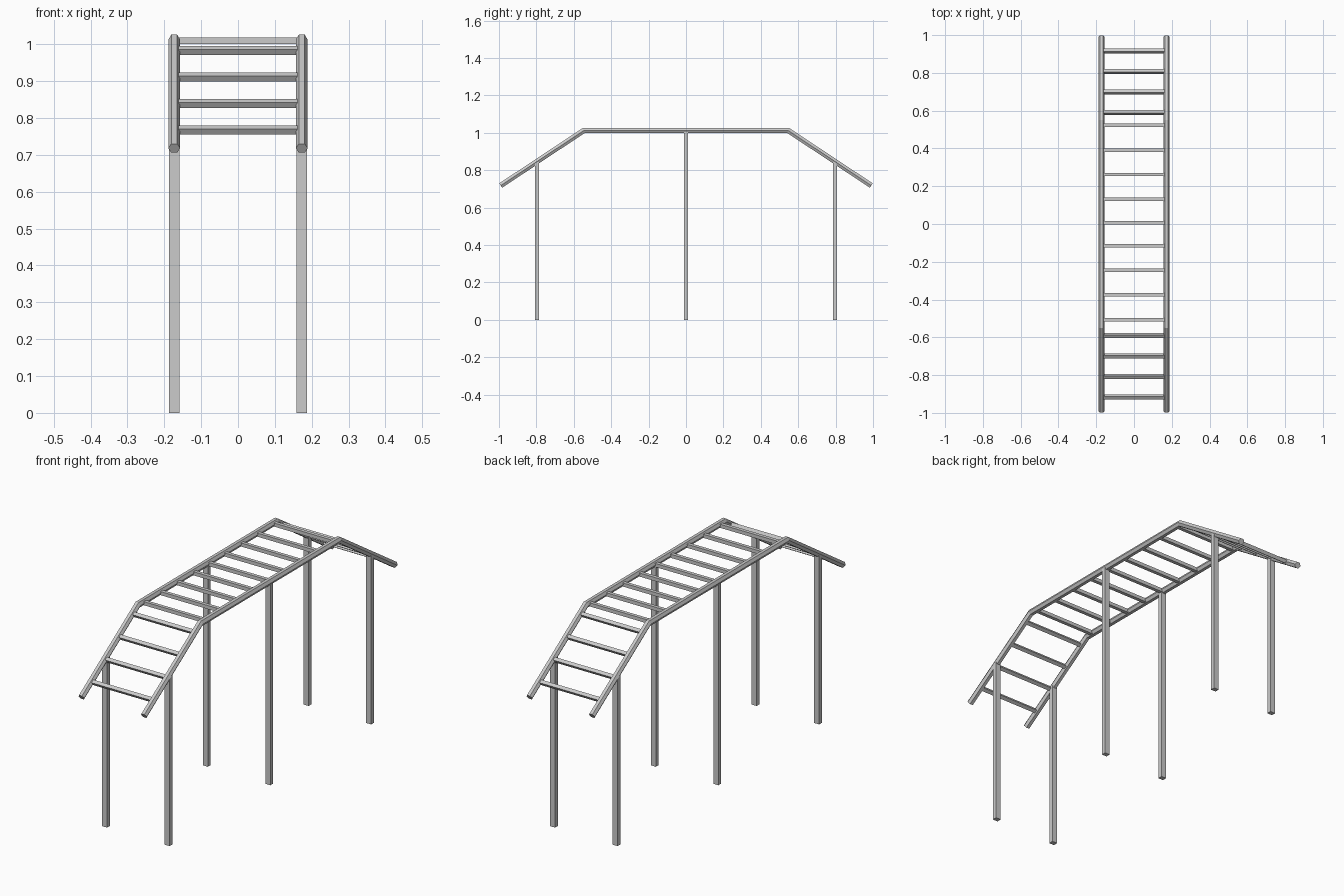
import bpy, bmesh, math
from mathutils import Vector, Matrix

if "Cube" in bpy.data.objects:
    bpy.data.objects.remove(bpy.data.objects["Cube"])

RAIL_X, R = 0.173, 0.0162
END, KNEE = (0.991, 0.718), (0.547, 1.012)
ANGLE = math.atan2(KNEE[1] - END[1], END[0] - KNEE[0])


def finish(name, bm):
    bmesh.ops.recalc_face_normals(bm, faces=bm.faces)
    mesh = bpy.data.meshes.new(name)
    bm.to_mesh(mesh)
    bm.free()
    ob = bpy.data.objects.new(name, mesh)
    bpy.context.collection.objects.link(ob)
    return ob


def box(name, size, loc, tilt=0.0):
    bm = bmesh.new()
    m = Matrix.Translation(loc) @ Matrix.Rotation(tilt, 4, 'X') @ Matrix.Diagonal((*size, 1))
    bmesh.ops.create_cube(bm, size=1, matrix=m)
    return finish(name, bm)


def rail(name, x):
    # hexagonal tube swept along the bent path, mitred at the knees
    path = [(-END[0], END[1]), (-KNEE[0], KNEE[1]), KNEE, END]
    tilts = [ANGLE, ANGLE / 2, -ANGLE / 2, -ANGLE]
    miter = 1 / math.cos(ANGLE / 2)
    stretch = [1, miter, miter, 1]
    bm = bmesh.new()
    rings = []
    for (y, z), t, s in zip(path, tilts, stretch):
        ring = []
        for i in range(6):
            a = i * math.pi / 3
            h = R * math.sin(a) * s
            ring.append(bm.verts.new((x + R * math.cos(a), y - h * math.sin(t), z + h * math.cos(t))))
        rings.append(ring)
    for a, b in zip(rings, rings[1:]):
        for i in range(6):
            j = (i + 1) % 6
            bm.faces.new((a[i], a[j], b[j], b[i]))
    bm.faces.new(rings[0])
    bm.faces.new(rings[-1])
    return finish(name, bm)


# side rails and legs
for side, sx in (("left", -1), ("right", 1)):
    rail(f"{side}_rail", sx * RAIL_X)
    for pos, y, top in (("front", -0.797, 0.845), ("middle", 0, 1.005), ("back", 0.797, 0.845)):
        box(f"{side}_{pos}_leg", (0.028, 0.023, top), (sx * RAIL_X, y, top / 2))

# rungs of the level section
for i, y in enumerate((-0.507, -0.375, -0.245, -0.115, 0.006, 0.131, 0.262, 0.391, 0.523)):
    box(f"level_rung_{i + 1}", (0.33, 0.018, 0.018), (0, y, 1.010))

# rungs of both sloping ends, tilted with the rails
for end, sy in (("front", -1), ("back", 1)):
    for i in range(4):
        y = 0.916 - i * 0.1085
        z = END[1] + (END[0] - y) * math.tan(ANGLE)
        box(f"{end}_slope_rung_{i + 1}", (0.33, 0.0175, 0.0175), (0, sy * y, z), -sy * ANGLE)
